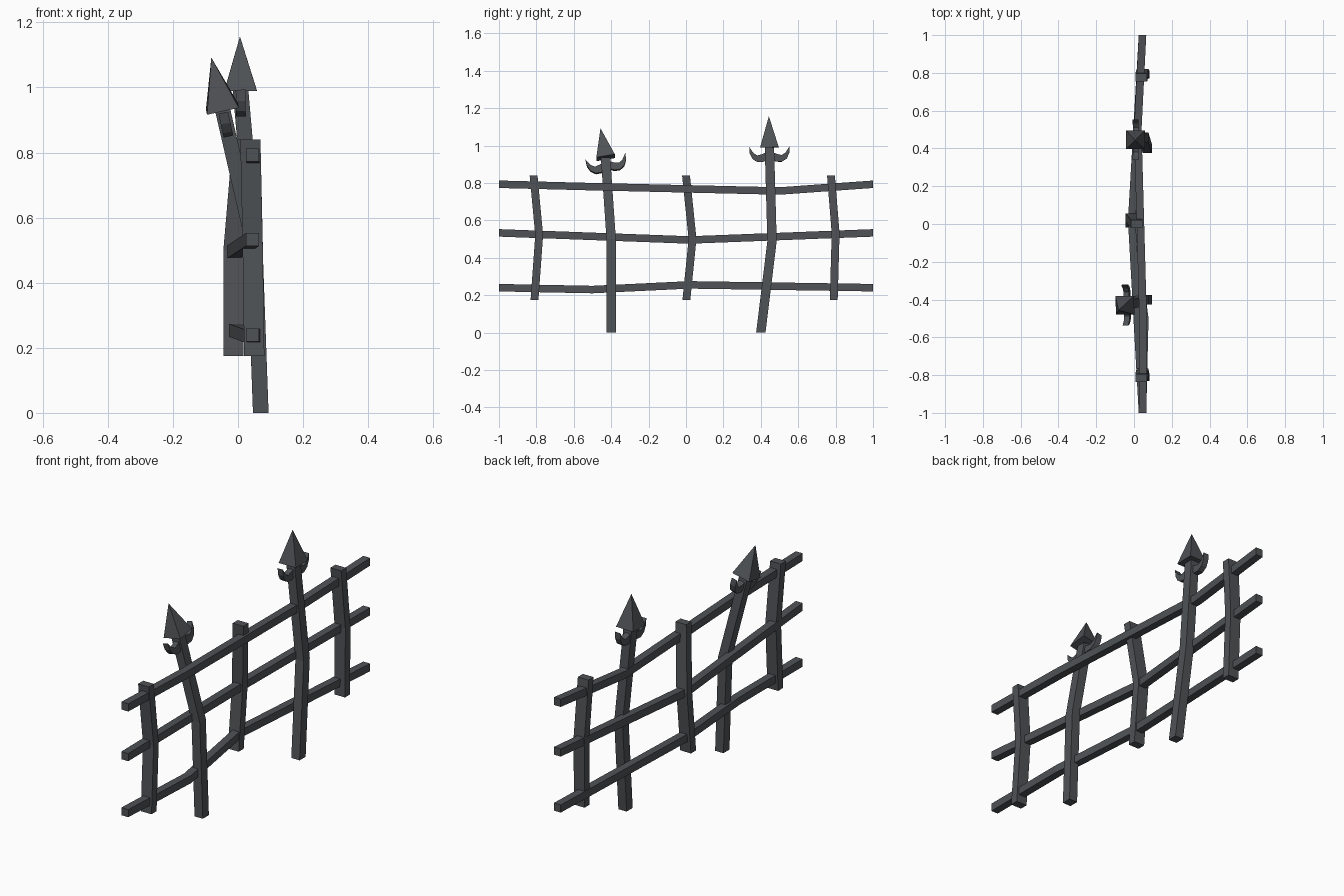
import bpy, bmesh
from mathutils import Vector, Matrix

if "Cube" in bpy.data.objects:
    bpy.data.objects.remove(bpy.data.objects["Cube"])

iron = bpy.data.materials.new("dark iron grey")
iron.diffuse_color = (0.078, 0.084, 0.092, 1)
iron.use_nodes = True
iron.node_tree.nodes["Principled BSDF"].inputs["Base Color"].default_value = iron.diffuse_color


def finish(bm, name):
    bmesh.ops.recalc_face_normals(bm, faces=bm.faces)
    me = bpy.data.meshes.new(name)
    bm.to_mesh(me)
    bm.free()
    me.materials.append(iron)
    ob = bpy.data.objects.new(name, me)
    bpy.context.collection.objects.link(ob)
    return ob


def bar(name, path, axis_a, axis_b, a, b):
    """Rectangular bar swept along a bent path; a, b are full widths."""
    bm = bmesh.new()
    rings = []
    A, B = Vector(axis_a) * a / 2, Vector(axis_b) * b / 2
    for p in path:
        c = Vector(p)
        rings.append([bm.verts.new(c + A * s + B * t)
                      for s, t in ((-1, -1), (1, -1), (1, 1), (-1, 1))])
    for r, q in zip(rings, rings[1:]):
        for i in range(4):
            j = (i + 1) % 4
            bm.faces.new((r[i], r[j], q[j], q[i]))
    bm.faces.new(rings[0])
    bm.faces.new(rings[-1])
    return finish(bm, name)


X, Y, Z = (1, 0, 0), (0, 1, 0), (0, 0, 1)

# Bent horizontal rails
rails = {
    "top_rail": [(.045, -1, .793), (.048, -.5, .78), (.02, .5, .757), (.045, 1, .793)],
    "middle_rail": [(.045, -1, .533), (-.012, .02, .495), (.045, 1, .533)],
    "bottom_rail": [(.045, -1, .24), (.057, -.5, .23), (-.01, .02, .255), (.045, 1, .24)],
}
for name, path in rails.items():
    bar(name, path, X, Z, .04, .04)

# Short uprights
posts = [
    [(.05, -.81, .175), (.045, -.785, .52), (.038, -.815, .84)],
    [(-.014, .002, .175), (-.014, .035, .5), (.015, 0, .84)],
    [(.05, .79, .175), (.045, .8, .53), (.038, .775, .84)],
]
for i, path in enumerate(posts):
    bar(f"short_post_{i + 1}", path, X, Y, .062, .042)

# Hook outline on one side of a picket: (sideways, along the shaft)
HOOK = [(0, -.06), (.035, -.077), (.065, -.078), (.092, -.06), (.106, -.03),
        (.108, .005), (.085, -.03), (.065, -.042), (.04, -.036), (0, -.018)]


def picket(tag, path, tip):
    bar(f"tall_picket_{tag}", path, X, Y, .048, .05)
    base, tip = Vector(path[-1]), Vector(tip)
    up = (tip - base).normalized()
    side = (Vector(Y) - up * up.y).normalized()
    out = side.cross(up)
    frame = Matrix((out, side, up)).transposed().to_4x4()
    frame.translation = base
    # Four-sided spear head
    bm = bmesh.new()
    h = .05
    ring = [bm.verts.new((sx * h, sy * h, 0))
            for sx, sy in ((-1, -1), (1, -1), (1, 1), (-1, 1))]
    top = bm.verts.new((0, 0, (tip - base).length))
    bm.faces.new(ring)
    for i in range(4):
        bm.faces.new((ring[i], ring[(i + 1) % 4], top))
    bm.transform(frame)
    finish(bm, f"spear_head_{tag}")
    # Pair of upturned hooks
    bm = bmesh.new()
    for s in (-1, 1):
        f = bm.faces.new([bm.verts.new((-.015, s * u, v)) for u, v in HOOK])
        ext = bmesh.ops.extrude_face_region(bm, geom=[f], use_keep_orig=True)
        bmesh.ops.translate(bm, vec=(.03, 0, 0),
                            verts=[e for e in ext["geom"] if isinstance(e, bmesh.types.BMVert)])
    bm.transform(frame)
    finish(bm, f"hooks_{tag}")


picket("front", [(.07, -.4, 0), (.052, -.4, .5), (-.048, -.43, .935)],
       (-.082, -.457, 1.092))
picket("back", [(.07, .4, 0), (.052, .46, .49), (.008, .446, .99)],
       (.006, .443, 1.157))
